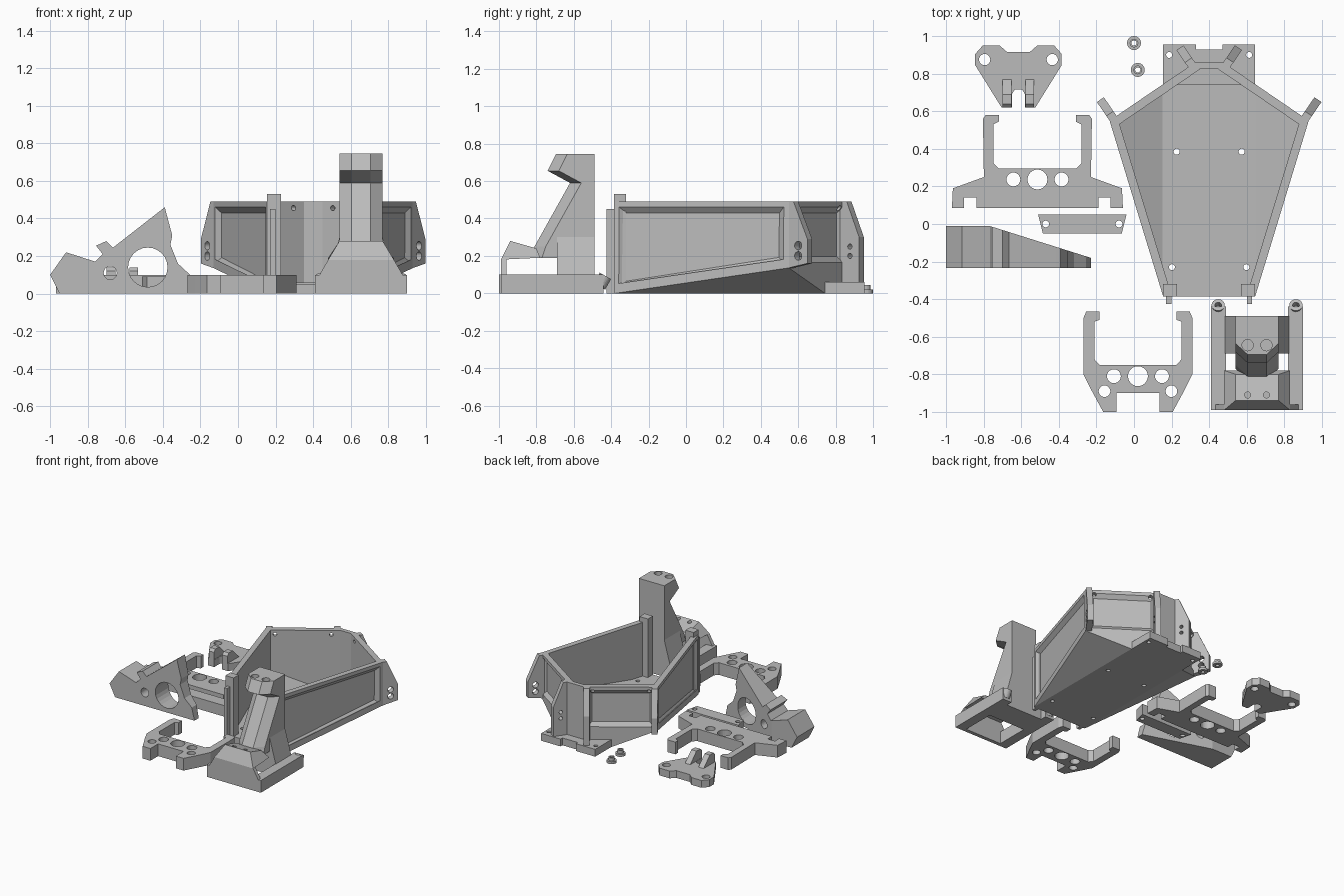
import bpy, bmesh
from mathutils import Vector

old = bpy.data.objects.get("Cube")
if old:
    bpy.data.objects.remove(old, do_unlink=True)

GREY = (0.5, 0.5, 0.5, 1)
mat = bpy.data.materials.new("plain grey")
mat.use_nodes = True
mat.diffuse_color = GREY
mat.node_tree.nodes["Principled BSDF"].inputs["Base Color"].default_value = GREY


def finish(name, bm):
    bmesh.ops.recalc_face_normals(bm, faces=bm.faces)
    mesh = bpy.data.meshes.new(name)
    bm.to_mesh(mesh)
    bm.free()
    mesh.materials.append(mat)
    obj = bpy.data.objects.new(name, mesh)
    bpy.context.collection.objects.link(obj)
    return obj


def loft_mesh(rings):
    bm = bmesh.new()
    loops = [[bm.verts.new(p) for p in ring] for ring in rings]
    for a, b in zip(loops, loops[1:]):
        for i in range(len(a)):
            j = (i + 1) % len(a)
            bm.faces.new((a[i], a[j], b[j], b[i]))
    first = bm.faces.new(loops[0])
    bm.faces.new(loops[-1])
    bmesh.ops.recalc_face_normals(bm, faces=bm.faces)
    return bm, first


def loft(name, rings):
    return finish(name, loft_mesh(rings)[0])


def slab(name, pts, vec, frame=False):
    """Extrude a polygon; a frame sinks a bevelled panel into its first face."""
    vec = Vector(vec)
    bm, face = loft_mesh([pts, [Vector(p) + vec for p in pts]])
    if frame:
        bmesh.ops.inset_region(bm, faces=[face], thickness=0.04, depth=0)
        bmesh.ops.inset_region(bm, faces=[face], thickness=0.045, depth=-0.025)
    return finish(name, bm)


def box(name, x0, x1, y0, y1, z0, z1):
    return slab(name, [(x0, y0, z0), (x1, y0, z0), (x1, y1, z0), (x0, y1, z0)], (0, 0, z1 - z0))


def cylinder_into(bm, centre, radius, axis, length):
    turn = Vector((0, 0, 1)).rotation_difference(Vector(axis)).to_matrix().to_4x4()
    turn.translation = Vector(centre)
    bmesh.ops.create_cone(bm, cap_ends=True, segments=24, radius1=radius,
                          radius2=radius, depth=length, matrix=turn)


def cylinder(name, centre, radius, axis, length):
    bm = bmesh.new()
    cylinder_into(bm, centre, radius, axis, length)
    return finish(name, bm)


def drill(obj, holes, axis=(0, 0, 1), length=0.5):
    bm = bmesh.new()
    for centre, radius in holes:
        cylinder_into(bm, centre, radius, axis, length)
    cutter = finish("hole_cutter", bm)
    cutter.hide_render = True
    mod = obj.modifiers.new("holes", "BOOLEAN")
    mod.operation, mod.solver, mod.object = "DIFFERENCE", "EXACT", cutter
    bpy.context.view_layer.update()
    graph = bpy.context.evaluated_depsgraph_get()
    mesh = bpy.data.meshes.new_from_object(obj.evaluated_get(graph))
    obj.modifiers.clear()
    obj.data = mesh
    bpy.data.objects.remove(cutter, do_unlink=True)


def symmetric_plate(name, cx, half, height):
    """Flat plate from the right half of its outline."""
    pts = [(cx + x, y, 0) for x, y in half] + [(cx - x, y, 0) for x, y in reversed(half)]
    return slab(name, pts, (0, 0, height))


# Tub: folded floor, flat in the middle and rising to both sides
CX, FLAT, TOP = 0.4, 0.245, 0.49
front, corner, rear = Vector((FLAT, -0.385, 0)), Vector((0.53, 0.55, 0)), Vector((0.075, 0.86, 0))
bm = bmesh.new()
outline = [(CX + s * p.x, p.y, 0) for s, row in ((1, (front, corner, rear)), (-1, (rear, corner, front)))
           for p in row]
bm.faces.new([bm.verts.new(p) for p in outline])
for s in (-1, 1):
    bmesh.ops.bisect_plane(bm, geom=bm.verts[:] + bm.edges[:] + bm.faces[:],
                           plane_co=(CX + s * (FLAT + 0.002), 0, 0), plane_no=(1, 0, 0))
for v in bm.verts:
    v.co.z = max(0, 0.48 * (abs(v.co.x - CX) - FLAT - 0.002))
rise = max(v.co.z for v in bm.verts)
raised = bmesh.ops.extrude_face_region(bm, geom=bm.faces[:])["geom"]
bmesh.ops.translate(bm, verts=[v for v in raised if isinstance(v, bmesh.types.BMVert)], vec=(0, 0, 0.05))
floor = finish("tub_floor", bm)
drill(floor, [((CX + s * x, y, 0), 0.016) for s in (-1, 1) for x, y in ((0.173, 0.385), (0.198, -0.23))])

# Tub walls, flanges and posts, on both sides
along = (rear - corner).normalized()
out = Vector((-along.y, along.x, 0)) * -1
side_in = Vector((-(corner - front).y, (corner - front).x, 0)).normalized()
up = Vector((0, 0, 1))
for s, side in ((1, "left"), (-1, "right")):
    def place(v):
        return Vector((CX + s * v.x, v.y, v.z))

    def turn(v):
        return Vector((s * v.x, v.y, v.z))

    def wall(name, pts, vec, frame=False):
        return slab(side + name, [place(p) for p in pts], turn(vec), frame)

    wall("_side_wall", [front, corner + up * rise, corner + up * TOP, front + up * TOP],
         side_in * 0.045, True)
    panel = wall("_rear_wall", [corner + up * rise, rear + up * rise, rear + up * TOP, corner + up * TOP],
                 out * -0.045, True)
    drill(panel, [(place(corner.lerp(rear, t) + up * 0.455), 0.014) for t in (0.12, 0.88)], turn(out))
    fold = corner.lerp(rear, (corner.x - FLAT) / (corner.x - rear.x))
    wall("_rear_wall_foot", [corner + up * rise, fold, rear, rear + up * rise], out * -0.045)
    flange = wall("_corner_flange", [corner + up * rise, corner + out * 0.12 + up * 0.16,
                  corner + out * 0.12 + up * 0.29, corner + out * 0.03 + up * TOP,
                  corner - out * 0.03 + up * TOP, corner - out * 0.03 + up * rise], along * 0.045)
    drill(flange, [(place(corner + out * 0.06 + up * z), 0.023) for z in (0.2, 0.255)], turn(along))
    flange = wall("_rear_flange", [rear, rear + out * 0.11, rear + out * 0.11 + up * 0.3,
                  rear + out * 0.03 + up * TOP, rear - out * 0.03 + up * TOP, rear - out * 0.03],
                  along * -0.045)
    drill(flange, [(place(rear + out * 0.05 + up * z), 0.014) for z in (0.2, 0.25)], turn(along))
    x = sorted((CX + s * 0.17, CX + s * FLAT))
    box(side + "_front_post", *x, -0.385, -0.32, 0, 0.53)
    x = CX + s * 0.215
    box(side + "_front_rib", x - 0.014, x + 0.014, -0.425, -0.38, 0, 0.45)
box("rear_centre_wall", CX - rear.x, CX + rear.x, rear.y - 0.035, rear.y, 0, TOP)
plate = symmetric_plate("rear_foot_plate", CX, [(0.245, 0.74), (0.245, 0.955), (0.07, 0.955), (0.07, 0.93)], 0.06)
drill(plate, [((CX + s * 0.213, 0.9, 0), 0.016) for s in (-1, 1)])

# Tower: faceted column over a flared leg, hood and rails
TX, BACK = 0.655, -0.49


def column_ring(z, y):
    half = [(0.115, BACK), (0.115, y + 0.06), (0.05, y)]
    return [(TX + x, v, z) for x, v in half] + [(TX - x, v, z) for x, v in reversed(half)]


def rect_ring(half, y0, y1, z0, z1):
    return [(TX - half, y0, z0), (TX + half, y0, z0), (TX + half, y1, z1), (TX - half, y1, z1)]


column = loft("tower_column", [column_ring(z, y) for z, y in
              ((0.19, -0.83), (0.25, -0.81), (0.59, -0.62), (0.655, -0.74), (0.745, -0.695))])
drill(column, [((TX + s * 0.05, -0.645, 0.745), 0.03) for s in (-1, 1)], length=0.1)
loft("tower_leg", [rect_ring(0.17, -0.69, BACK, 0, 0), rect_ring(0.17, -0.69, BACK, 0.1, 0.1),
                   rect_ring(0.115, -0.69, BACK, 0.3, 0.3)])
hood = loft("tower_hood", [rect_ring(0.175, -0.99, -0.78, 0.18, 0.19),
                           rect_ring(0.115, -0.94, -0.8, 0.28, 0.24)])
drill(hood, [((TX + s * 0.05, -0.91, 0.27), 0.016) for s in (-1, 1)], length=0.1)
slab("tower_front_plate", [(TX - 0.245, -0.99, 0), (TX - 0.23, -0.99, 0.085), (TX - 0.175, -0.99, 0.18),
     (TX + 0.175, -0.99, 0.18), (TX + 0.23, -0.99, 0.085), (TX + 0.245, -0.99, 0)], (0, 0.03, 0))
for s, side in ((1, "left"), (-1, "right")):
    x = sorted((TX + s * 0.165, TX + s * 0.245))
    box(side + "_tower_rail", *x, -0.99, -0.44, 0, 0.1)
    tilt = Vector((0, 0.5, 0.87))
    knob = cylinder(side + "_tilted_boss", (TX + s * 0.207, -0.447, 0.065), 0.035, tilt, 0.065)
    drill(knob, [((TX + s * 0.207, -0.435, 0.09), 0.018)], tilt, 0.06)

# Two forked brackets
UX = -0.514
fork = symmetric_plate("wide_fork", UX, [
    (0.205, 0.295), (0.235, 0.325), (0.235, 0.53), (0.205, 0.545), (0.205, 0.58), (0.275, 0.58),
    (0.29, 0.56), (0.285, 0.25), (0.45, 0.19), (0.455, 0.085), (0.39, 0.085), (0.39, 0.14),
    (0.325, 0.14), (0.325, 0.085)], 0.1)
drill(fork, [((UX + x, 0.237, 0), r) for x, r in ((-0.128, 0.037), (0, 0.053), (0.128, 0.037))])
LX = 0.021
fork = symmetric_plate("narrow_fork", LX, [
    (0.205, -0.75), (0.232, -0.72), (0.232, -0.52), (0.205, -0.51), (0.205, -0.465), (0.275, -0.465),
    (0.29, -0.5), (0.29, -0.8), (0.25, -0.88), (0.185, -1), (0.115, -1), (0.115, -0.9)], 0.1)
drill(fork, [((LX, -0.81, 0), 0.053)] + [((LX + s * x, y, 0), r) for s in (-1, 1)
      for x, y, r in ((0.128, -0.81, 0.037), (0.178, -0.89, 0.031))])

# Lug plate with an arched notch
PX = -0.615
plate = symmetric_plate("lug_plate", PX, [
    (0.06, 0.915), (0.1, 0.95), (0.19, 0.95), (0.23, 0.905), (0.23, 0.845), (0.09, 0.62),
    (0.035, 0.62), (0.035, 0.69), (0.02, 0.715)], 0.06)
drill(plate, [((PX + s * 0.18, 0.875, 0), 0.03) for s in (-1, 1)])
for s, side in ((1, "left"), (-1, "right")):
    x = PX + s * 0.037
    slab(side + "_lug", [(x, 0.62, 0), (x, 0.62, 0.12), (x, 0.64, 0.14), (x, 0.69, 0.14), (x, 0.78, 0.05),
                         (x, 0.78, 0)], (s * 0.047, 0, 0))

# Small spacer bar
BX = -0.275
bar = symmetric_plate("spacer_bar", BX, [(0.235, 0.05), (0.21, -0.05)], 0.09)
drill(bar, [((BX + s * 0.195, 0, 0), 0.018) for s in (-1, 1)])

# Clawed bracket, tapered along its back
profile = [(-0.95, 0), (-1, 0.1), (-0.915, 0.22), (-0.76, 0.17), (-0.72, 0.21), (-0.755, 0.255),
           (-0.7, 0.28), (-0.665, 0.245), (-0.415, 0.44), (-0.39, 0.46), (-0.35, 0.31),
           (-0.36, 0.26), (-0.32, 0.16), (-0.255, 0.1), (-0.23, 0)]
bm, face = loft_mesh([[(x, y, z) for x, z in profile] for y in (-0.235, -0.01)])
bmesh.ops.bisect_plane(bm, geom=bm.verts[:] + bm.edges[:] + bm.faces[:], plane_co=(-0.77, -0.01, 0),
                       plane_no=(0.17, 0.54, 0), clear_outer=True)
bmesh.ops.holes_fill(bm, edges=[e for e in bm.edges if e.is_boundary], sides=0)
claw = finish("clawed_bracket", bm)
drill(claw, [((-0.48, -0.1, 0.14), 0.105), ((-0.68, -0.1, 0.11), 0.035)], (0, 1, 0))

# Stepped bushings
for name, x, y in (("rear_bushing", 0, 0.963), ("front_bushing", 0.02, 0.82)):
    for part, radius, height in (("_flange", 0.037, 0.02), ("_sleeve", 0.023, 0.045)):
        ring = cylinder(name + part, (x, y, height / 2), radius, (0, 0, 1), height)
        drill(ring, [((x, y, 0), 0.014)])
